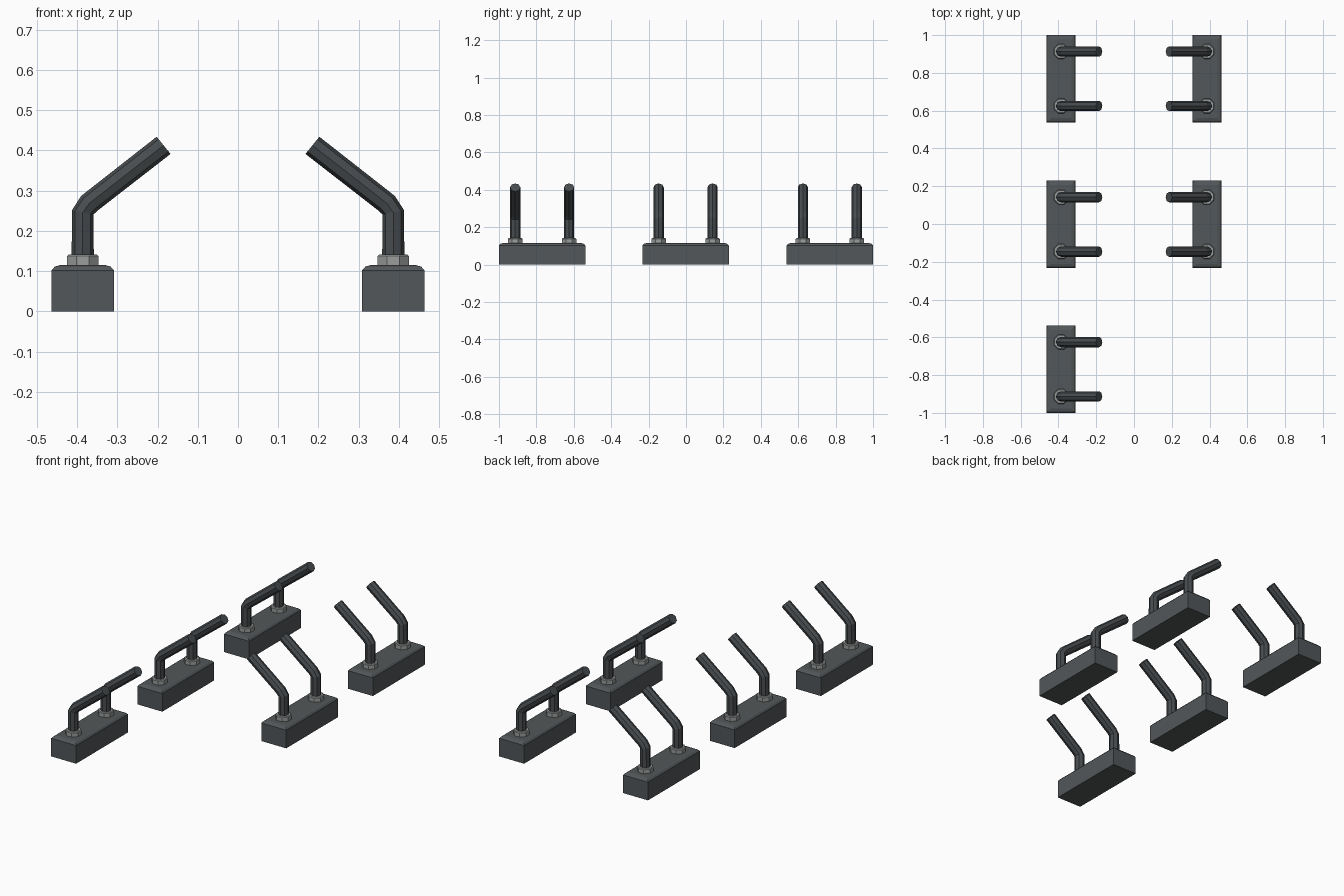
import bpy, bmesh, math
from mathutils import Vector

old = bpy.data.objects.get("Cube")
if old:
    bpy.data.objects.remove(old)


def material(name, rgb):
    m = bpy.data.materials.new(name)
    m.use_nodes = True
    m.diffuse_color = (*rgb, 1)
    m.node_tree.nodes["Principled BSDF"].inputs["Base Color"].default_value = (*rgb, 1)
    return m


BASE = material("dark grey", (0.085, 0.095, 0.10))
PIPE = material("charcoal steel", (0.065, 0.073, 0.078))
NUT = material("light steel", (0.33, 0.34, 0.34))


def loft(name, rings, mat):
    """Join closed rings of points into a capped solid."""
    bm = bmesh.new()
    loops = [[bm.verts.new(p) for p in ring] for ring in rings]
    n = len(loops[0])
    for a, b in zip(loops, loops[1:]):
        for i in range(n):
            j = (i + 1) % n
            bm.faces.new((a[i], a[j], b[j], b[i]))
    bm.faces.new(loops[0][::-1])
    bm.faces.new(loops[-1])
    bmesh.ops.recalc_face_normals(bm, faces=bm.faces)
    mesh = bpy.data.meshes.new(name)
    bm.to_mesh(mesh)
    bm.free()
    mesh.materials.append(mat)
    obj = bpy.data.objects.new(name, mesh)
    bpy.context.collection.objects.link(obj)
    return obj


def rectangle(cx, cy, z, inset):
    hx, hy = 0.0775 - inset, 0.231 - inset
    return [(cx + sx * hx, cy + sy * hy, z)
            for sx, sy in ((-1, -1), (1, -1), (1, 1), (-1, 1))]


def circle(centre, tilt, radius, sides, turn=0.0):
    """Ring whose axis leans from vertical towards x by the tilt angle."""
    u = Vector((math.cos(tilt), 0, -math.sin(tilt)))
    v = Vector((0, 1, 0))
    angles = [2 * math.pi * (i + turn) / sides for i in range(sides)]
    return [Vector(centre) + radius * (u * math.cos(a) + v * math.sin(a)) for a in angles]


def build_rack(label, side, cy):
    cx = side * 0.386
    inward = -side
    # Block with a rounded top rim
    loft(label + "_base", [rectangle(cx, cy, z, d) for z, d in
                           ((0, 0), (0.102, 0), (0.111, 0.008), (0.115, 0.022))], BASE)
    for end, dy in (("front", -0.144), ("back", 0.144)):
        y = cy + dy
        # Faceted nut with a chamfered top
        loft(f"{label}_{end}_nut", [circle((cx, y, z), 0, r, 8, 0.5) for z, r in
                                    ((0.112, 0.042), (0.137, 0.042), (0.141, 0.038))], NUT)
        # Bent bar leaning inward
        bend = inward * math.radians(51)
        path = ((0, 0.12, 0), (0, 0.246, 0.2), (0.017, 0.269, 0.8), (0.201, 0.4125, 1))
        loft(f"{label}_{end}_bar",
             [circle((cx + inward * dx, y, z), bend * t, 0.0275, 8) for dx, z, t in path], PIPE)


# Three racks on the right, two on the left
for side, name, rows in ((-1, "right", ("front", "middle", "back")),
                         (1, "left", ("middle", "back"))):
    for row in rows:
        y = {"front": -0.769, "middle": -0.002, "back": 0.769}[row]
        build_rack(f"{name}_{row}", side, y)
